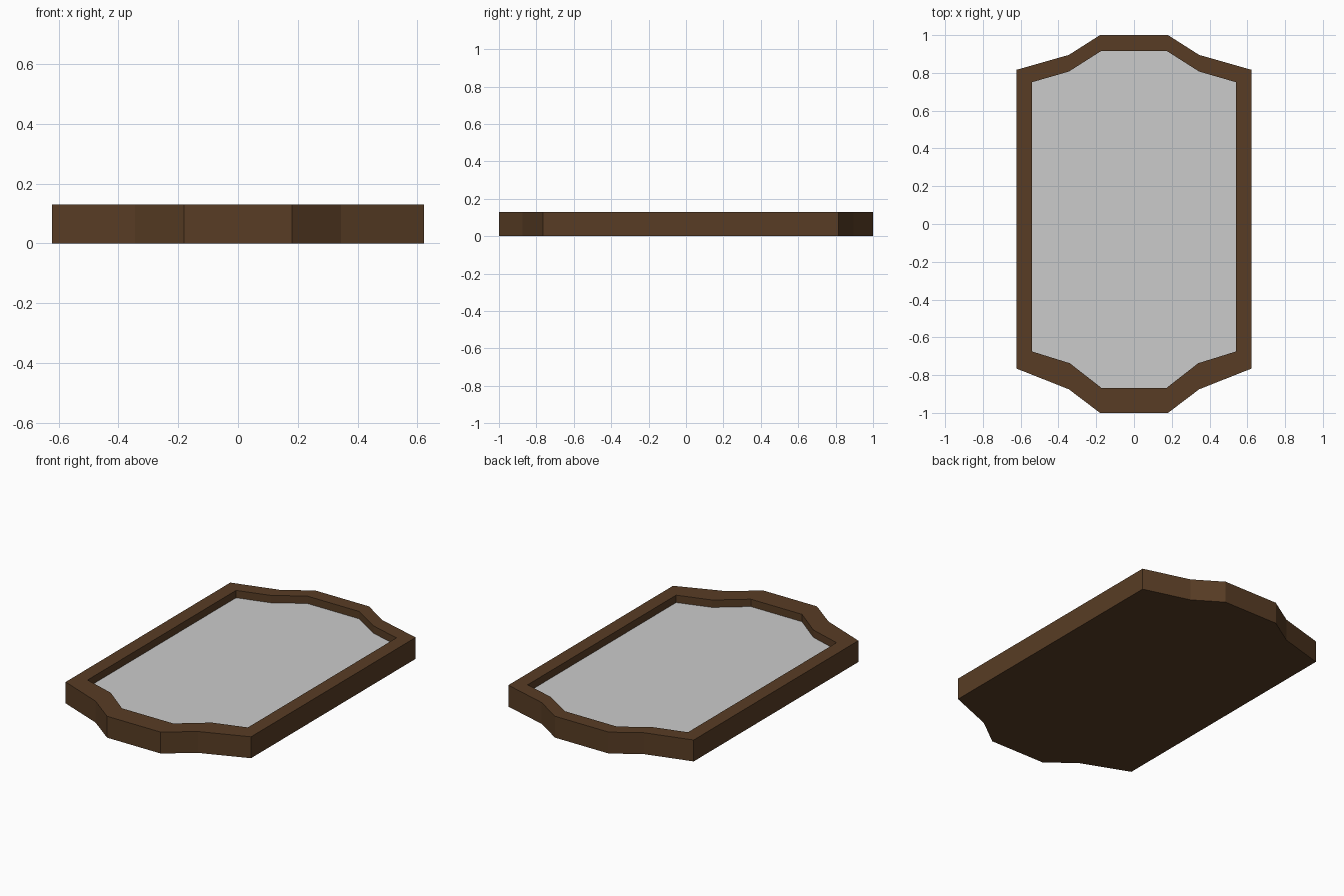
import bpy, bmesh

if "Cube" in bpy.data.objects:
    bpy.data.objects.remove(bpy.data.objects["Cube"])


def material(name, rgb):
    m = bpy.data.materials.new(name)
    m.diffuse_color = (*rgb, 1)
    m.use_nodes = True
    m.node_tree.nodes["Principled BSDF"].inputs["Base Color"].default_value = m.diffuse_color
    return m


def add_object(name, bm, mat):
    me = bpy.data.meshes.new(name)
    bmesh.ops.recalc_face_normals(bm, faces=bm.faces)
    bm.to_mesh(me)
    bm.free()
    me.materials.append(mat)
    ob = bpy.data.objects.new(name, me)
    bpy.context.collection.objects.link(ob)
    return ob


def mirrored(half):
    """Closed outline from its right half, listed bottom to top."""
    return half + [(-x, y) for x, y in reversed(half)]


def ring(bm, outline, z):
    return [bm.verts.new((x, y, z)) for x, y in outline]


def bridge(bm, a, b):
    n = len(a)
    for i in range(n):
        j = (i + 1) % n
        bm.faces.new((a[i], a[j], b[j], b[i]))


HEIGHT, GLASS_Z = 0.13, 0.085
outer = mirrored([(0.18, -1.0), (0.345, -0.875), (0.623, -0.765),
                  (0.623, 0.816), (0.345, 0.895), (0.18, 1.0)])
inner = mirrored([(0.172, -0.868), (0.34, -0.737), (0.539, -0.675),
                  (0.539, 0.751), (0.345, 0.807), (0.175, 0.915)])

wood = material("dark brown wood", (0.098, 0.046, 0.018))
glass = material("silver glass", (0.6, 0.6, 0.6))

# Frame: solid back, outer wall, flat rim and inner wall down to the glass
bm = bmesh.new()
rings = [ring(bm, outer, 0), ring(bm, outer, HEIGHT),
         ring(bm, inner, HEIGHT), ring(bm, inner, GLASS_Z)]
for a, b in zip(rings, rings[1:]):
    bridge(bm, a, b)
bm.faces.new(list(reversed(rings[0])))
add_object("mirror_frame", bm, wood)

# Glass pane set into the recess
bm = bmesh.new()
bm.faces.new(ring(bm, inner, GLASS_Z))
pane = add_object("mirror_glass", bm, glass)
if pane.data.polygons[0].normal.z < 0:
    pane.data.flip_normals()
